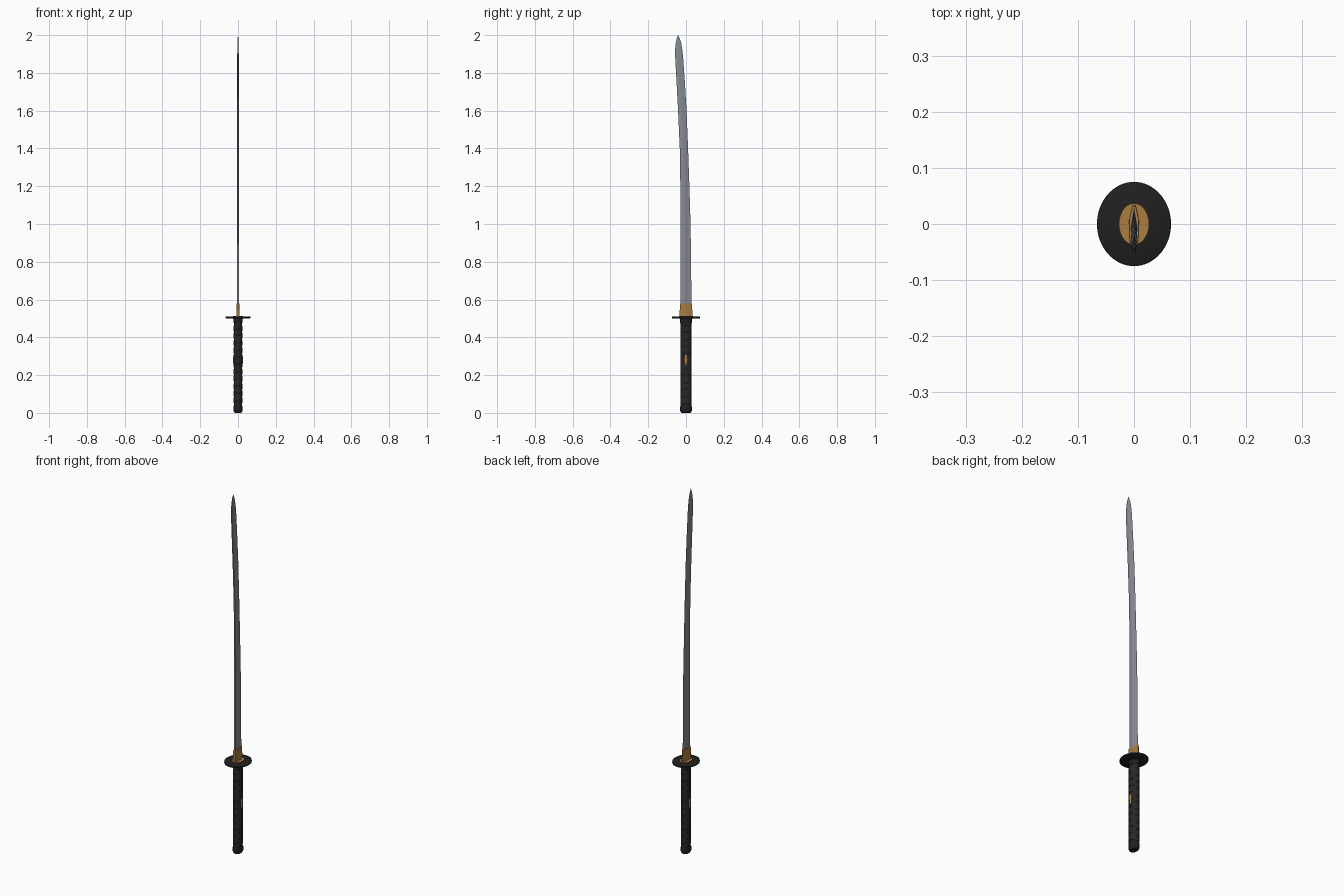
import bpy, bmesh, math

if "Cube" in bpy.data.objects:
    bpy.data.objects.remove(bpy.data.objects["Cube"])


def mat(name, rgb):
    m = bpy.data.materials.new(name)
    m.diffuse_color = (*rgb, 1)
    m.use_nodes = True
    m.node_tree.nodes["Principled BSDF"].inputs["Base Color"].default_value = m.diffuse_color
    return m


STEEL = mat("steel", (0.25, 0.26, 0.30))
BLACK = mat("black", (0.014, 0.014, 0.014))
CLOTH = mat("black cloth", (0.02, 0.02, 0.02))
GOLD = mat("gold", (0.40, 0.20, 0.055))


def loft(name, rings, material, smooth=True):
    """Skin a list of equally long point rings and cap both ends."""
    bm = bmesh.new()
    rows = [[bm.verts.new(p) for p in r] for r in rings]
    n = len(rows[0])
    for a, b in zip(rows, rows[1:]):
        for i in range(n):
            j = (i + 1) % n
            bm.faces.new((a[i], a[j], b[j], b[i]))
    bm.faces.new(rows[0][::-1])
    bm.faces.new(rows[-1])
    bmesh.ops.recalc_face_normals(bm, faces=bm.faces)
    me = bpy.data.meshes.new(name)
    bm.to_mesh(me)
    bm.free()
    me.materials.append(material)
    ob = bpy.data.objects.new(name, me)
    bpy.context.collection.objects.link(ob)
    if smooth:
        bpy.ops.object.select_all(action='DESELECT')
        ob.select_set(True)
        bpy.context.view_layer.objects.active = ob
        bpy.ops.object.shade_smooth_by_angle(angle=math.radians(35))
    return ob


def oval(z, rx, ry, n=40):
    return [(rx * math.cos(2 * math.pi * i / n), ry * math.sin(2 * math.pi * i / n), z)
            for i in range(n)]


def oval_part(name, profile, material, n=40):
    return loft(name, [oval(z, rx, ry, n) for z, rx, ry in profile], material)


# blade: height, spine y, edge y, half thickness
stations = [(0.55, -0.029, 0.029, 0.0065), (0.8, -0.029, 0.027, 0.0062),
            (1.0, -0.029, 0.024, 0.006), (1.2, -0.030, 0.018, 0.0057),
            (1.4, -0.033, 0.011, 0.0053), (1.6, -0.042, 0.003, 0.005),
            (1.75, -0.050, -0.006, 0.0047), (1.88, -0.057, -0.015, 0.0042),
            (1.92, -0.058, -0.019, 0.0038), (1.96, -0.054, -0.026, 0.003),
            (1.985, -0.048, -0.034, 0.0018), (2.0, -0.0425, -0.0415, 0.0003)]


def blade_ring(z, s, e, t):
    r = s + 0.38 * (e - s)
    return [(0, e, z), (-t, r, z), (-0.65 * t, s, z), (0.65 * t, s, z), (t, r, z)]


loft("blade", [blade_ring(*s) for s in stations], STEEL, smooth=False)


# gold collar around the blade foot
def collar_ring(z, k):
    half = [(0.003, 0.034), (0.0085, 0.012), (0.009, -0.02), (0.007, -0.034)]
    pts = half + [(-x, y) for x, y in half[::-1]]
    return [(x * k, y * (0.5 + 0.5 * k), z) for x, y in pts]


loft("blade_collar", [collar_ring(0.505, 1), collar_ring(0.58, 0.9)], GOLD, smooth=False)

# guard with gold washers above and below
oval_part("guard", [(0.500, 0.063, 0.072), (0.502, 0.066, 0.075),
                    (0.509, 0.066, 0.075), (0.511, 0.063, 0.072)], BLACK, 64)
oval_part("upper_washer", [(0.510, 0.027, 0.037), (0.514, 0.027, 0.037)], GOLD)
oval_part("lower_washer", [(0.497, 0.026, 0.034), (0.501, 0.026, 0.034)], BLACK)

# grip, upper ferrule and rounded pommel cap
RX, RY = 0.0215, 0.028
oval_part("grip", [(0.03, RX, RY), (0.48, RX, RY)], BLACK)
oval_part("upper_ferrule", [(0.475, 0.024, 0.031), (0.498, 0.024, 0.031)], BLACK)
oval_part("pommel_cap", [(0.0, 0.016, 0.022), (0.004, 0.021, 0.027), (0.012, 0.024, 0.031),
                         (0.032, 0.024, 0.031), (0.036, 0.0225, 0.029)], BLACK)


# crossed cloth wrap: ribbons winding both ways around the grip
def ribbon(name, turn, start, z0=0.036, z1=0.476, turns=5.5, w=0.011):
    rings = []
    n = 150
    for i in range(n + 1):
        a = start + turn * 2 * math.pi * turns * i / n
        z = z0 + w + (z1 - z0 - 2 * w) * i / n
        c, s = math.cos(a), math.sin(a)
        rings.append([((RX + d) * c, (RY + d) * s, z + dz)
                      for d, dz in ((-0.001, -w), (0.002, -w), (0.002, w), (-0.001, w))])
    return loft(name, rings, CLOTH)


for k in range(2):
    for turn in (1, -1):
        ribbon(f"grip_wrap_{k}_{'left' if turn > 0 else 'right'}", turn, math.pi * (k + 0.5))


# gold ornaments set into both sides of the grip
for side, label in ((1, "right"), (-1, "left")):
    bm = bmesh.new()
    bmesh.ops.create_uvsphere(bm, u_segments=16, v_segments=10, radius=1)
    for v in bm.verts:
        v.co = (side * 0.0215 + v.co.x * 0.0045, v.co.y * 0.008, 0.28 + v.co.z * 0.03)
    me = bpy.data.meshes.new(label + "_ornament")
    bm.to_mesh(me)
    bm.free()
    me.materials.append(GOLD)
    me.shade_smooth()
    bpy.context.collection.objects.link(bpy.data.objects.new(label + "_ornament", me))
